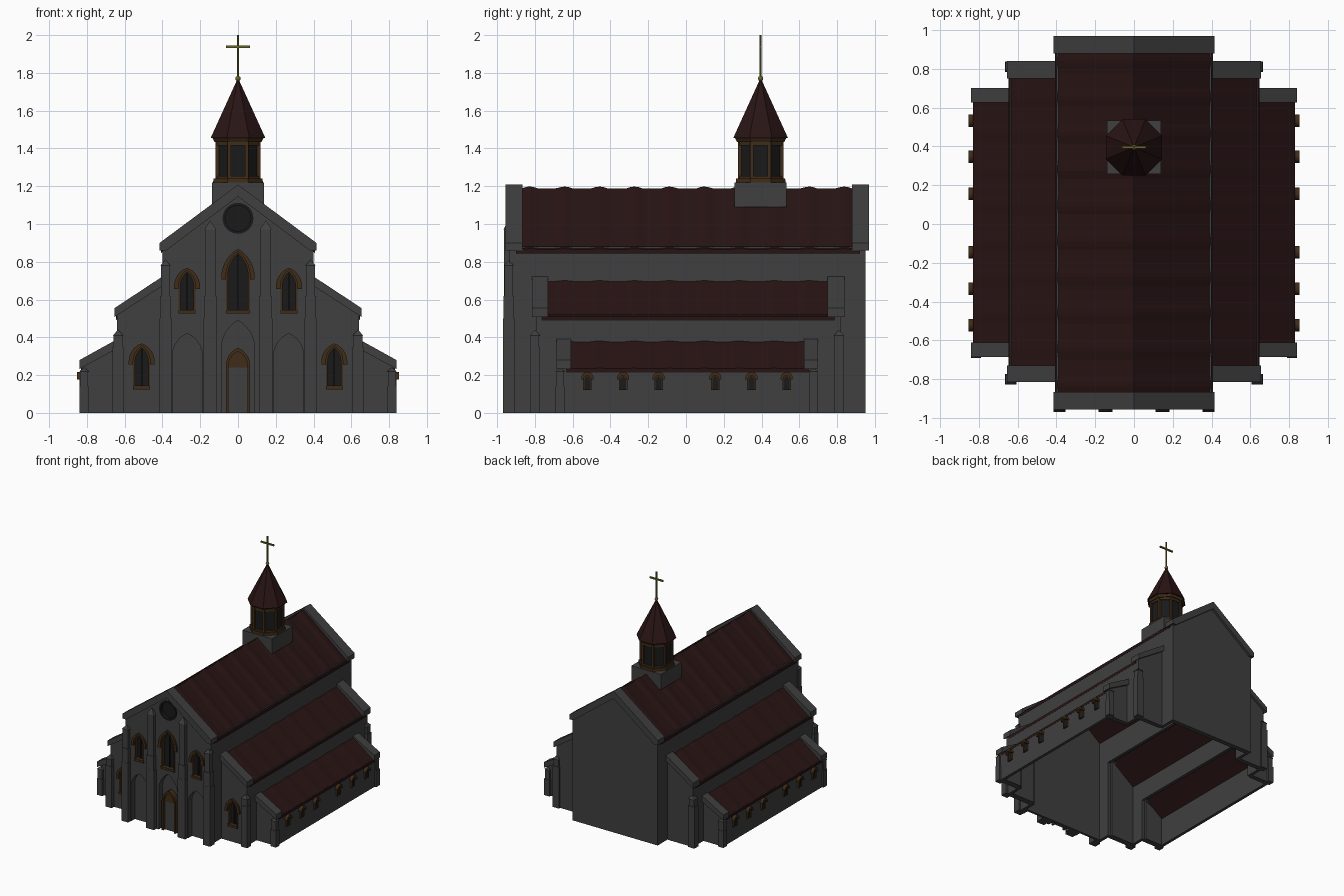
import bpy, bmesh, math
from mathutils import Matrix

if "Cube" in bpy.data.objects:
    bpy.data.objects.remove(bpy.data.objects["Cube"])

def material(name, rgb):
    m = bpy.data.materials.new(name)
    m.diffuse_color = (*rgb, 1)
    m.use_nodes = True
    m.node_tree.nodes["Principled BSDF"].inputs["Base Color"].default_value = m.diffuse_color
    return m

STONE = material("stone", (.05, .05, .05))
ROOF = material("roof_tile", (.022, .007, .007))
WOOD = material("brown_trim", (.05, .025, .009))
GLASS = material("dark_glass", (.01, .01, .011))
GOLD = material("gold", (.14, .13, .02))

def finish(name, bm, mat):
    bmesh.ops.recalc_face_normals(bm, faces=bm.faces)
    me = bpy.data.meshes.new(name)
    bm.to_mesh(me)
    bm.free()
    ob = bpy.data.objects.new(name, me)
    bpy.context.collection.objects.link(ob)
    if mat:
        me.materials.append(mat)
    return ob

def add_prism(bm, pts, a, b, axis="y"):
    put = (lambda p, t: (p[0], t, p[1])) if axis == "y" else (lambda p, t: (t, p[0], p[1]))
    A = [bm.verts.new(put(p, a)) for p in pts]
    B = [bm.verts.new(put(p, b)) for p in pts]
    bm.faces.new(A)
    bm.faces.new(B[::-1])
    for i in range(len(pts)):
        j = (i + 1) % len(pts)
        bm.faces.new((A[i], B[i], B[j], A[j]))

def prism(name, pts, a, b, mat, axis="y"):
    bm = bmesh.new()
    add_prism(bm, pts, a, b, axis)
    return finish(name, bm, mat)

def box(name, x0, x1, y0, y1, z0, z1, mat):
    return prism(name, [(x0, z0), (x1, z0), (x1, z1), (x0, z1)], y0, y1, mat)

def band(name, outer, inner, a, b, mat, axis="y"):
    """Solid strip between two outlines with equal point counts."""
    bm = bmesh.new()
    put = (lambda p, t: (p[0], t, p[1])) if axis == "y" else (lambda p, t: (t, p[0], p[1]))
    O = [bm.verts.new(put(p, a)) for p in outer]
    I = [bm.verts.new(put(p, a)) for p in inner]
    fs = [bm.faces.new((O[i], O[i + 1], I[i + 1], I[i])) for i in range(len(O) - 1)]
    ext = bmesh.ops.extrude_face_region(bm, geom=fs, use_keep_orig=True)["geom"]
    d = (0, b - a, 0) if axis == "y" else (b - a, 0, 0)
    bmesh.ops.translate(bm, vec=d, verts=[v for v in ext if isinstance(v, bmesh.types.BMVert)])
    return finish(name, bm, mat)

def arch(c, w, z0, zs, zt, n=7):
    """Pointed arch outline, left foot over the apex to right foot."""
    h = zt - zs
    r = (w * w + h * h) / (2 * w)
    end = math.asin(min(1, h / r))
    half = [(w - r + r * math.cos(end * i / n), zs + r * math.sin(end * i / n)) for i in range(n + 1)]
    return ([(c - w, z0)] + [(c - x, z) for x, z in half] +
            [(c + x, z) for x, z in half[-2::-1]] + [(c + w, z0)])

def circle(r, z, n=24):
    return [(r * math.cos(2 * math.pi * i / n), z + r * math.sin(2 * math.pi * i / n)) for i in range(n + 1)]

def recess(wall, outlines, y0, y1):
    bm = bmesh.new()
    for o in outlines:
        add_prism(bm, o, y0, y1)
    cut = finish(wall.name + "_cutter", bm, None)
    cut.hide_render = True
    cut.hide_viewport = True
    mod = wall.modifiers.new("recess", "BOOLEAN")
    mod.operation, mod.solver, mod.object = "DIFFERENCE", "EXACT", cut

def window(name, c, w, z0, zs, zt, y):
    """Glass, frame, mullion, sill and hood mould for a recessed front window."""
    prism(name + "_glass", arch(c, w, z0, zs, zt), y + .025, y + .035, GLASS)
    band(name + "_frame", arch(c, w, z0, zs, zt), arch(c, w - .01, z0, zs, zt - .016), y - .004, y + .03, WOOD)
    band(name + "_hood", arch(c, w + .024, zs - .015, zs, zt + .008), arch(c, w, zs - .015, zs, zt - .005),
         y - .014, y + .005, WOOD)
    box(name + "_mullion", c - .004, c + .004, y + .015, y + .03, z0, zt - .02, GLASS)
    box(name + "_sill", c - w, c + w, y - .01, y + .03, z0 - .005, z0 + .015, WOOD)

def buttress(name, x, y, stages, tip):
    """Stacked stages (half x, half y, top z) with a pyramid cap."""
    bm = bmesh.new()
    z = 0
    for hx, hy, top in stages:
        add_prism(bm, [(x - hx, z), (x + hx, z), (x + hx, top), (x - hx, top)], y - hy, y + hy)
        z = top
    base = [bm.verts.new((x + a * (hx + .004), y + b * (hy + .004), z)) for a, b in ((-1, -1), (1, -1), (1, 1), (-1, 1))]
    apex = bm.verts.new((x, y, tip))
    bm.faces.new(base)
    for i in range(4):
        bm.faces.new((base[i], base[(i + 1) % 4], apex))
    finish(name, bm, STONE)

def roof(name, x0, z0, x1, z1, y0, y1, amp, t=.02):
    """Sloping slab with low raised tile ribs."""
    bm = bmesh.new()
    n, prev = 90, None
    for i in range(n + 1):
        y = y0 + (y1 - y0) * i / n
        d = amp * max(0, math.cos(2 * math.pi * (y - .097) / .185))
        ring = [bm.verts.new(p) for p in ((x0, y, z0 + d), (x1, y, z1 + d * .4), (x1, y, z1 - t), (x0, y, z0 - t))]
        if prev:
            for k in range(4):
                bm.faces.new((prev[k], prev[(k + 1) % 4], ring[(k + 1) % 4], ring[k]))
        if i in (0, n):
            bm.faces.new(ring)
        prev = ring
    finish(name, bm, ROOF)

# Nave gable walls with niches and windows cut into the front
gable = [(-.4, 0), (.4, 0), (.4, .87), (0, 1.17), (-.4, .87)]
F2, B2, F3, B3, FN, BN = -.795, .82, -.665, .68, -.935, .95
front = prism("nave_front_wall", gable, FN, FN + .07, STONE)
prism("nave_back_wall", gable, BN - .04, BN, STONE)
niches = [arch(0, .088, -.1, .34, .49)] + [arch(s * .268, .08, -.1, .30, .42) for s in (-1, 1)]
lights = [(0, .064, .53, .72, .86)] + [(s * .27, .045, .53, .67, .76) for s in (-1, 1)]
recess(front, niches, FN - .05, FN + .05)
recess(front, [arch(*l) for l in lights] + [circle(.075, 1.03)[:-1]], FN - .05, FN + .03)
for i, l in enumerate(lights):
    window(f"nave_window_{i}", *l, FN)
prism("round_window_glass", circle(.075, 1.03)[:-1], FN + .022, FN + .035, GLASS)
band("round_window_frame", circle(.082, 1.03), circle(.068, 1.03), FN - .006, FN + .03, GLASS)

# Door in the central niche
box("door", -.05, .05, FN + .03, FN + .055, 0, .24, STONE)
prism("door_tympanum", arch(0, .055, .24, .26, .33), FN + .025, FN + .055, WOOD)
band("door_frame", arch(0, .064, 0, .25, .345), arch(0, .05, 0, .25, .325), FN + .005, FN + .055, WOOD)

# Gable copings
for nm, a, b in (("front", -.955, -.865), ("back", .88, .97)):
    prism(nm + "_nave_coping", [(.415, .86), (.415, .90), (0, 1.208), (-.415, .90), (-.415, .86), (-.38, .86),
                                (0, 1.145), (.38, .86)], a, b, STONE)

for s, side in ((-1, "left"), (1, "right")):
    # Nave side: clerestory, end returns, roof
    xs = sorted((s * .4, s * .375))
    box(side + "_clerestory", *xs, FN + .02, BN - .01, .66, .88, STONE)
    box(side + "_front_return", *xs, FN + .02, F2 + .03, 0, .7, STONE)
    box(side + "_back_return", *xs, B2 - .03, BN - .01, 0, .7, STONE)
    roof(side + "_nave_roof", 0, 1.187, s * .408, .865, -.9, .92, .011)
    # Two lower tiers: inner x, outer x, roof heights, wall ends, coping bounds
    tiers = (("aisle", .4, .64, .70, .51, F2, B2, (-.815, -.73), (.75, .84)),
             ("outer_aisle", .64, .825, .38, .235, F3, B3, (-.685, -.61), (.625, .70)))
    for nm, xi, xo, zi, zo, yf, yb, cf, cb in tiers:
        nm = f"{side}_{nm}"
        poly = [(s * xi, 0), (s * xo, 0), (s * xo, zo + .01), (s * xi, zi)]
        wall = prism(nm + "_front_wall", poly, yf, yf + .05, STONE)
        prism(nm + "_back_wall", poly, yb - .04, yb, STONE)
        roof(nm + "_roof", s * (xi - .01), zi + .004, s * (xo + .006), zo, yf + .03, yb - .03, .004)
        top = zi + (.022 if xi < .5 else .01)
        for k, (a, b) in enumerate((cf, cb)):
            prism(f"{nm}_coping_{k}", [(s * xi, top - .05), (s * (xo + .015), zo - .003), (s * (xo + .015), zo + .044),
                                       (s * xi, top)], a, b, STONE)
        if xi < .5:
            win = (s * .51, .045, .13, .27, .36)
            recess(wall, [arch(*win)], yf - .05, yf + .03)
            window(nm + "_window", *win, yf)
            xw = sorted((s * xo, s * (xo - .025)))
            box(nm + "_upper_wall", *xw, yf + .01, yb - .01, .35, .52, STONE)
            box(nm + "_front_return", *xw, yf + .01, F3 + .03, 0, .4, STONE)
            box(nm + "_back_return", *xw, B3 - .03, yb - .01, 0, .4, STONE)
        else:
            box(nm + "_side_wall", *sorted((s * xo, s * (xo - .025))), yf + .01, yb - .01, 0, .24, STONE)
    # Buttresses
    buttress(side + "_front_buttress", s * .147, -.942,
             [(.036, .026, .50), (.033, .025, .62), (.028, .021, .97)], 1.02)
    buttress(side + "_nave_corner_buttress", s * .384, -.938,
             [(.032, .03, .50), (.029, .028, .62), (.024, .023, .78)], .81)
    for nm, y in (("front", -.8), ("back", .81)):
        buttress(f"{side}_{nm}_aisle_buttress", s * .635, y, [(.029, .027, .35), (.024, .023, .41)], .44)
    for nm, y in (("front", -.667), ("back", .675)):
        buttress(f"{side}_{nm}_outer_buttress", s * .815, y, [(.025, .024, .14), (.022, .02, .22)], .24)
    # Small side windows with hoods
    for i, y in enumerate((-.522, -.333, -.145, .155, .347, .533)):
        prism(f"{side}_side_window_{i}", arch(y, .021, .12, .17, .2), s * .82, s * .834, GLASS, "x")
        band(f"{side}_side_frame_{i}", arch(y, .023, .12, .17, .205), arch(y, .016, .12, .17, .195),
             s * .82, s * .84, WOOD, "x")
        band(f"{side}_side_hood_{i}", arch(y, .032, .178, .184, .217), arch(y, .018, .178, .18, .198),
             s * .82, s * .853, WOOD, "x")

# Bell turret
TY = .395
def octagon(name, a0, a1, z0, z1, mat, seg=8):
    bm = bmesh.new()
    k = 1 / math.cos(math.pi / seg)
    m = Matrix.Translation((0, TY, (z0 + z1) / 2)) @ Matrix.Rotation(math.pi / seg, 4, "Z")
    bmesh.ops.create_cone(bm, cap_ends=True, segments=seg, radius1=a0 * k, radius2=a1 * k, depth=z1 - z0, matrix=m)
    return finish(name, bm, mat)

box("turret_base", -.138, .138, TY - .138, TY + .138, 1.09, 1.22, STONE)
octagon("turret_plinth", .132, .13, 1.215, 1.24, WOOD)
octagon("turret_drum", .11, .11, 1.23, 1.45, GLASS)
octagon("turret_lower_rail", .118, .118, 1.24, 1.255, WOOD)
octagon("turret_upper_rail", .118, .118, 1.415, 1.44, WOOD)
octagon("turret_cornice", .125, .138, 1.435, 1.46, WOOD)
octagon("turret_spire", .145, .004, 1.455, 1.765, ROOF)
for i in range(8):
    a = math.pi / 8 + i * math.pi / 4
    x, y = .12 * math.cos(a), TY + .12 * math.sin(a)
    box(f"turret_post_{i}", x - .009, x + .009, y - .009, y + .009, 1.23, 1.45, WOOD)

# Finial ball and cross
bm = bmesh.new()
bmesh.ops.create_uvsphere(bm, u_segments=16, v_segments=10, radius=.014, matrix=Matrix.Translation((0, TY, 1.77)))
ball = finish("finial_ball", bm, GOLD)
ball.data.shade_smooth()
octagon("cross_pole", .006, .006, 1.76, 2.0, GOLD)
box("cross_arm", -.063, .063, TY - .006, TY + .006, 1.932, 1.944, GOLD)
